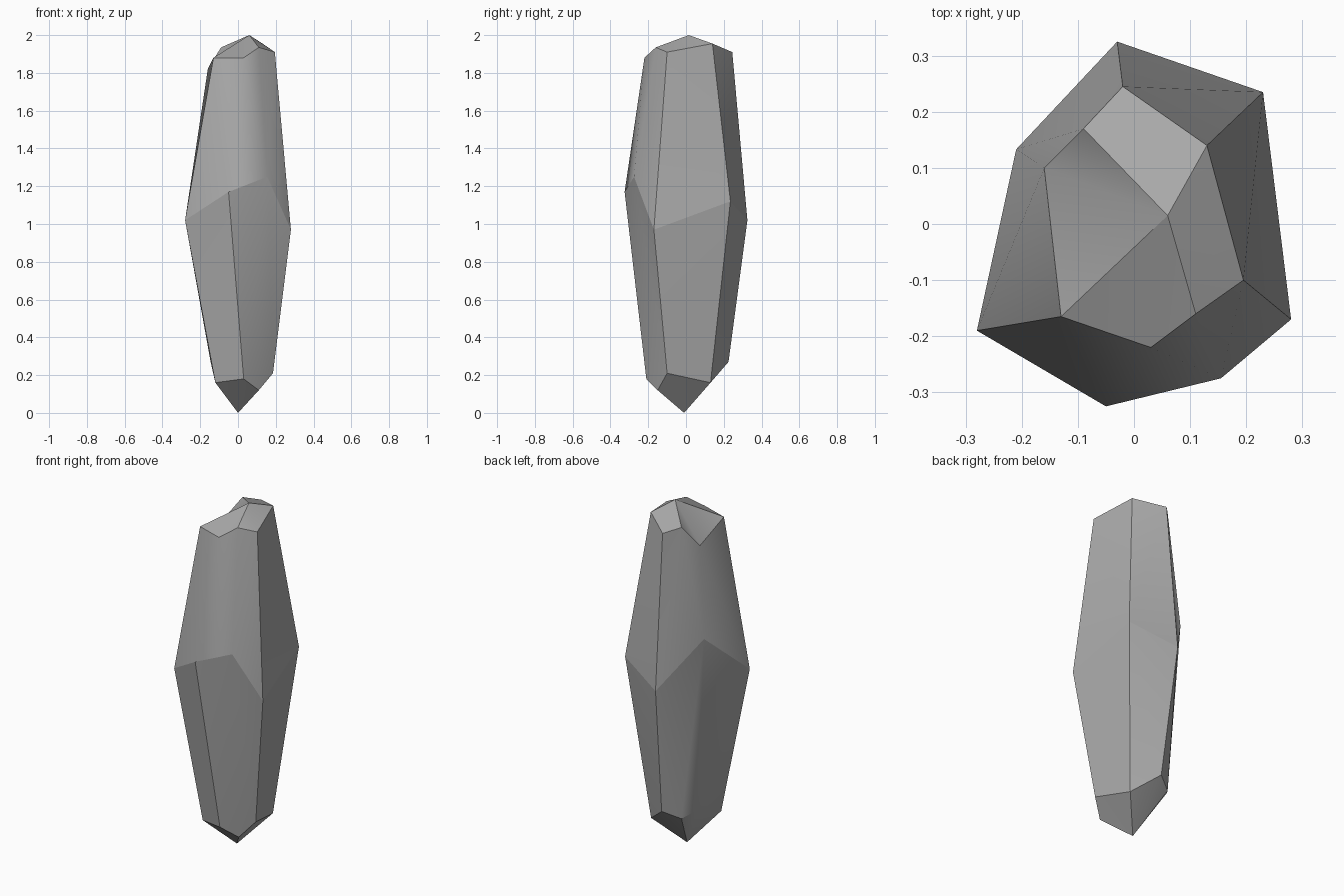
import bpy, bmesh, math
from mathutils import Vector

cube = bpy.data.objects.get("Cube")
if cube:
    bpy.data.objects.remove(cube, do_unlink=True)

# Rings run counter-clockwise from the front left corner
TIP = (0, -0.01, 0)
LOWER = [(-.12, -.155, .16), (.03, -.21, .18), (.11, -.15, .12), (.185, -.10, .21),
         (.135, .13, .16), (0, .225, .27), (-.09, .17, .23), (-.145, .10, .27)]
WAIST = [(-.28, -.19, 1.02), (-.05, -.325, 1.17), (.155, -.275, 1.25), (.28, -.17, .97),
         (.23, .235, 1.12), (-.03, .325, 1.02), (-.21, .133, 1.3)]
UPPER = [(-.13, -.165, 1.88), (.03, -.22, 1.88), (.11, -.16, 1.935), (.195, -.10, 1.91),
         (.13, .14, 1.955), (-.02, .245, 1.91), (-.09, .17, 1.935), (-.16, .10, 1.82)]
APEX = (.06, .015, 2)

bm = bmesh.new()
tip, apex = bm.verts.new(TIP), bm.verts.new(APEX)
lower, waist, upper = ([bm.verts.new(p) for p in ring] for ring in (LOWER, WAIST, UPPER))
waist.append(waist[-1])  # the back corner meets two points above and below


def reach(a, b):
    """Distance of an edge's middle from the upright axis."""
    return ((a.co + b.co) / 2).xy.length


def band(low, high):
    """Join two rings, folding each panel outwards."""
    for i in range(len(low)):
        j = (i + 1) % len(low)
        a, b, c, d = low[i], low[j], high[j], high[i]
        if a is b:
            bm.faces.new((a, c, d))
        elif c is d:
            bm.faces.new((a, b, c))
        elif reach(a, c) > reach(b, d):
            bm.faces.new((a, b, c))
            bm.faces.new((a, c, d))
        else:
            bm.faces.new((a, b, d))
            bm.faces.new((b, c, d))


band(lower, waist)
band(waist, upper)

# Pointed ends
for i in range(len(lower)):
    j = (i + 1) % len(lower)
    bm.faces.new((tip, lower[j], lower[i]))
    bm.faces.new((apex, upper[i], upper[j]))

# Crisp creases at the waist and on steep folds
bm.normal_update()
for face in bm.faces:
    face.smooth = True
for edge in bm.edges:
    at_waist = all(v in waist for v in edge.verts)
    edge.smooth = not at_waist and edge.calc_face_angle() < math.radians(30)

mesh = bpy.data.meshes.new("crystal")
bm.to_mesh(mesh)
bm.free()
crystal = bpy.data.objects.new("crystal", mesh)
bpy.context.collection.objects.link(crystal)

# Grey stone
stone = bpy.data.materials.new("grey stone")
stone.use_nodes = True
color = (0.4, 0.4, 0.4, 1)
stone.diffuse_color = color
stone.node_tree.nodes["Principled BSDF"].inputs["Base Color"].default_value = color
mesh.materials.append(stone)
